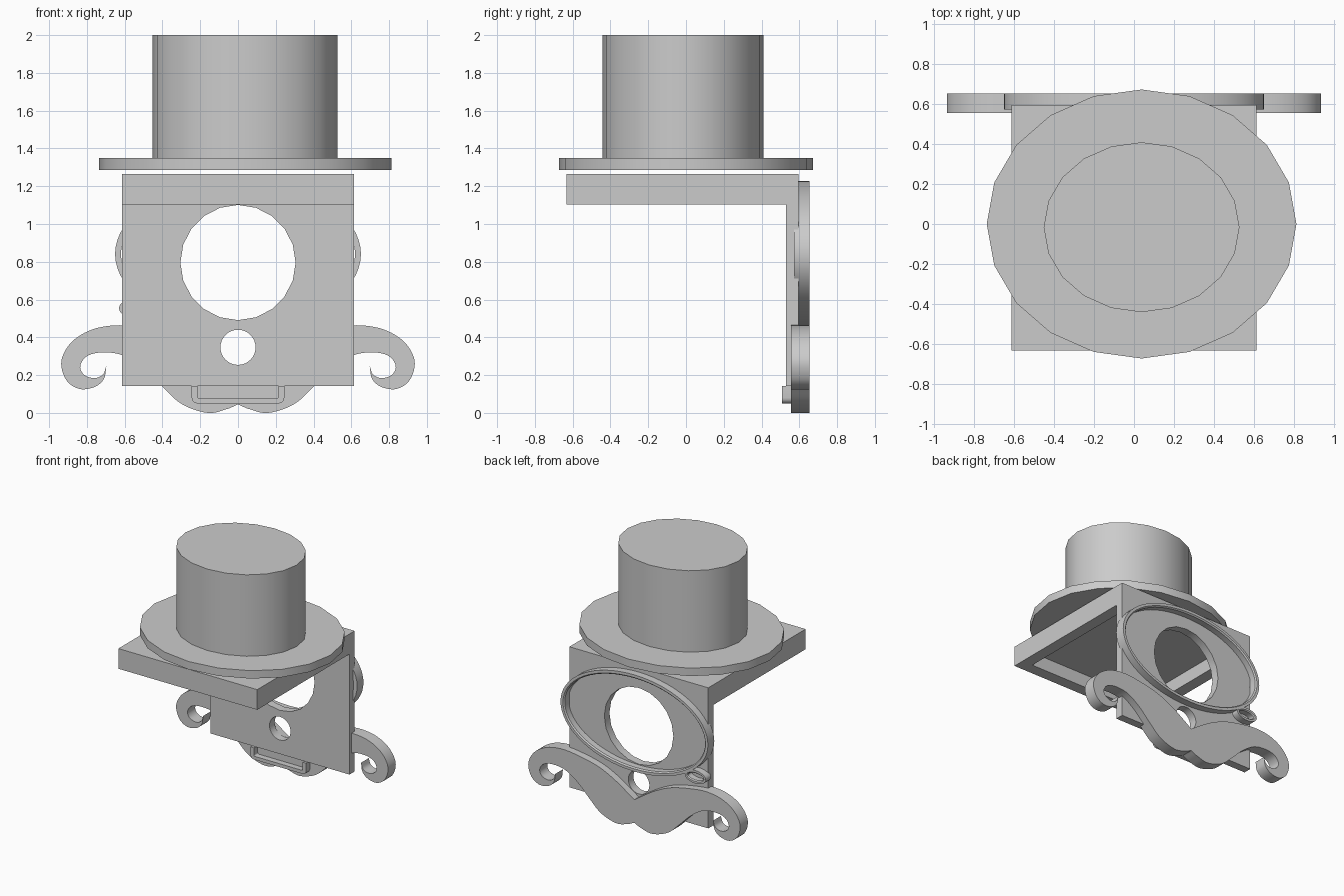
import bpy, bmesh, math
from mathutils import Vector

if "Cube" in bpy.data.objects:
    bpy.data.objects.remove(bpy.data.objects["Cube"], do_unlink=True)

grey = bpy.data.materials.new("plain_grey")
grey.use_nodes = True
grey.diffuse_color = (0.6, 0.6, 0.6, 1)
grey.node_tree.nodes["Principled BSDF"].inputs["Base Color"].default_value = (0.6, 0.6, 0.6, 1)


def finish(bm, name, smooth=True):
    bmesh.ops.recalc_face_normals(bm, faces=bm.faces)
    mesh = bpy.data.meshes.new(name)
    bm.to_mesh(mesh)
    bm.free()
    mesh.materials.append(grey)
    obj = bpy.data.objects.new(name, mesh)
    bpy.context.collection.objects.link(obj)
    if smooth:
        bpy.ops.object.select_all(action="DESELECT")
        obj.select_set(True)
        bpy.context.view_layer.objects.active = obj
        bpy.ops.object.shade_smooth_by_angle(angle=math.radians(30))
    return obj


def prism(name, outline, axis, start, end, smooth=True):
    """Extrude a flat outline along y or z."""
    def place(a, b, d):
        return (a, d, b) if axis == "y" else (a, b, d)
    bm = bmesh.new()
    face = bm.faces.new([bm.verts.new(place(a, b, start)) for a, b in outline])
    out = bmesh.ops.extrude_face_region(bm, geom=[face])
    verts = [v for v in out["geom"] if isinstance(v, bmesh.types.BMVert)]
    bmesh.ops.translate(bm, verts=verts, vec=place(0, 0, end - start))
    return finish(bm, name, smooth)


def ellipse(cx, cy, rx, ry, n):
    return [(cx + rx * math.cos(math.tau * i / n), cy + ry * math.sin(math.tau * i / n))
            for i in range(n)]


def rect(x0, x1, y0, y1):
    return [(x0, y0), (x1, y0), (x1, y1), (x0, y1)]


def spline(points, steps=6):
    """Smooth curve through the points, sharp at both ends."""
    p = [Vector(q) for q in points]
    p = [2 * p[0] - p[1]] + p + [2 * p[-1] - p[-2]]
    result = []
    for a, b, c, d in zip(p, p[1:], p[2:], p[3:]):
        for i in range(steps):
            t = i / steps
            result.append(0.5 * (2 * b + (c - a) * t + (2 * a - 5 * b + 4 * c - d) * t ** 2
                                 + (3 * b - a - 3 * c + d) * t ** 3))
    return [tuple(q) for q in result] + [tuple(points[-1])]


def cut(obj, cutter):
    cutter.hide_render = True
    cutter.hide_viewport = True
    mod = obj.modifiers.new("cut_" + cutter.name, "BOOLEAN")
    mod.operation = "DIFFERENCE"
    mod.solver = "EXACT"
    mod.object = cutter


def band(name, cx, cz, rx, rz, width, y0, y1, n=64):
    """Flat oval rim with a slightly eased inner edge, swept around y."""
    section = [(0, y0), (0, y1), (width * 0.7, y1), (width, y1 - width * 0.3), (width, y0)]
    bm = bmesh.new()
    rings = [[bm.verts.new((x, y, z)) for x, z in ellipse(cx, cz, rx - inset, rz - inset, n)]
             for inset, y in section]
    for a, b in zip(rings, rings[1:] + rings[:1]):
        for i in range(n):
            j = (i + 1) % n
            bm.faces.new((a[i], a[j], b[j], b[i]))
    return finish(bm, name)


# Hat, floating just above the shelf
prism("hat_brim", ellipse(0.038, 0, 0.775, 0.673, 20), "z", 1.287, 1.35)
prism("hat_crown", ellipse(0.038, -0.016, 0.49, 0.425, 20), "z", 1.35, 2.0)

# Shelf, hollow underneath
shelf = prism("shelf", rect(-0.613, 0.613, -0.633, 0.595), "z", 1.104, 1.265, False)
cut(shelf, prism("shelf_recess_cutter", rect(-0.52, 0.52, -0.54, 0.53), "z", 1.0, 1.21, False))

# Back plate with a large and a small round hole
plate = prism("back_plate", rect(-0.613, 0.613, 0.143, 1.104), "y", 0.53, 0.595, False)
cut(plate, prism("large_hole_cutter", ellipse(0, 0.796, 0.305, 0.305, 20), "y", 0.4, 0.7))
cut(plate, prism("small_hole_cutter", ellipse(0, 0.347, 0.093, 0.093, 32), "y", 0.4, 0.7))

# Oval eyeglass rim and its small loop
band("eyeglass_rim", 0, 0.841, 0.651, 0.386, 0.031, 0.573, 0.653)
band("eyeglass_loop", -0.537, 0.554, 0.093, 0.052, 0.025, 0.585, 0.65, 32)

# Moustache with curled ends, one half outlined and mirrored
upper = spline([(0, 0.23), (0.1, 0.298), (0.2, 0.358), (0.32, 0.411), (0.47, 0.446),
                (0.63, 0.464), (0.77, 0.442), (0.88, 0.376), (0.935, 0.276), (0.91, 0.175),
                (0.84, 0.127), (0.76, 0.137), (0.71, 0.18), (0.697, 0.25)])
lower = spline([(0.697, 0.25), (0.715, 0.204), (0.76, 0.184), (0.815, 0.202), (0.835, 0.248),
                (0.8, 0.3), (0.72, 0.32), (0.61, 0.305), (0.5, 0.235), (0.4, 0.138),
                (0.295, 0.045), (0.16, 0), (0.06, 0.02), (0, 0.046)])
half = upper + lower[1:]
mirrored = [(-x, z) for x, z in half[-2:0:-1]]
prism("moustache", half + mirrored, "y", 0.556, 0.653)


# Mouth: an open tray with rounded lower corners
def tray(w, bottom, r):
    right = [(w - r + r * math.sin(a * math.pi / 8), bottom + r - r * math.cos(a * math.pi / 8))
             for a in range(5)] + [(w, 0.143)]
    return [(-x, z) for x, z in reversed(right)] + right


prism("mouth", tray(0.245, 0.05, 0.03) + tray(0.215, 0.077, 0.01)[::-1], "y", 0.508, 0.565)
